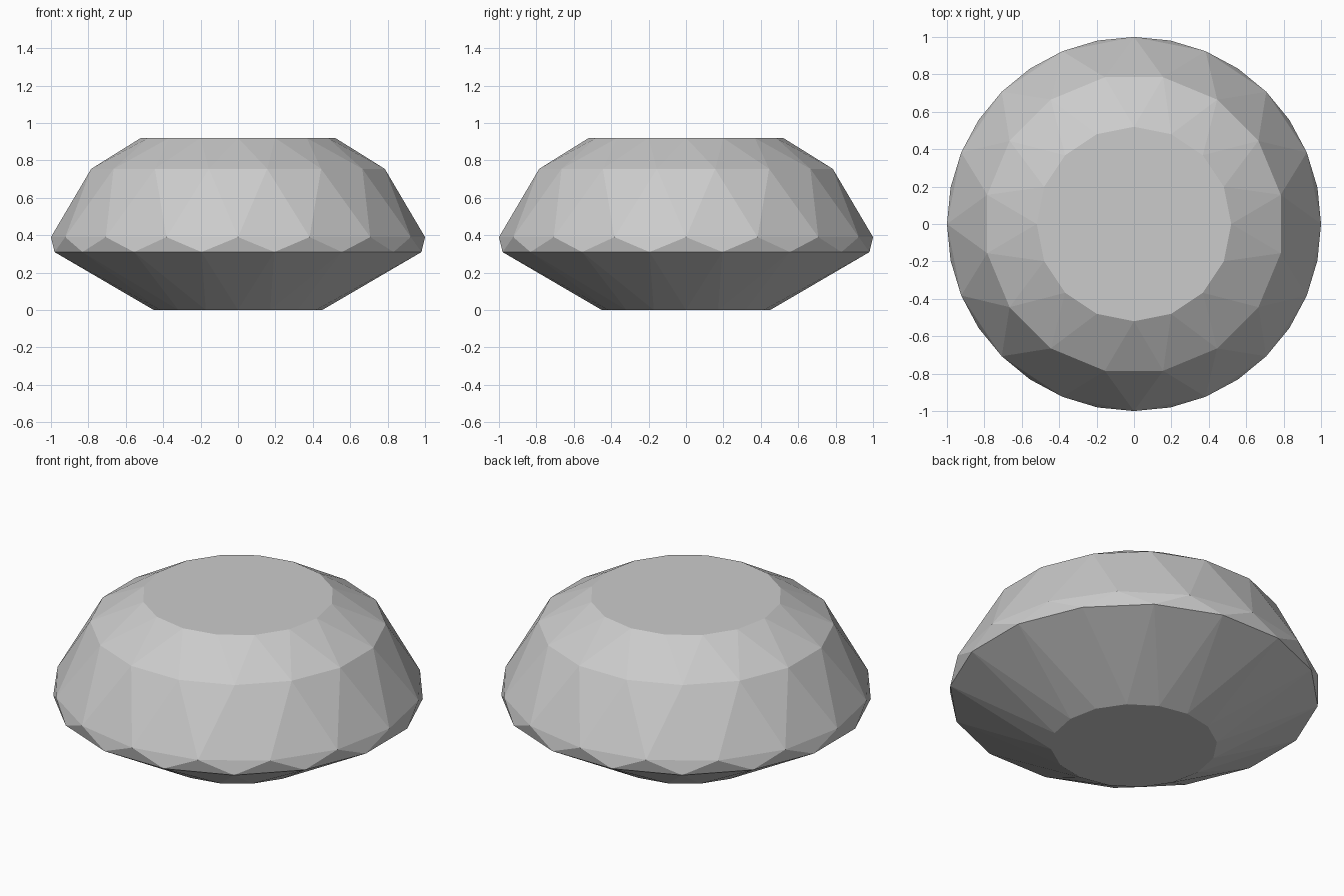
import bpy, bmesh
from math import cos, sin, pi

if "Cube" in bpy.data.objects:
    bpy.data.objects.remove(bpy.data.objects["Cube"])

SIDES = 16
# (radius, height, half-step twist) from base to table
RINGS = [(0.45, 0.0, 0), (1.0, 0.31, 1), (1.0, 0.39, 0), (0.80, 0.755, 1), (0.52, 0.92, 0)]


def ring(bm, radius, z, twist):
    step = 2 * pi / SIDES
    return [bm.verts.new((radius * cos((i + twist / 2) * step),
                          radius * sin((i + twist / 2) * step), z)) for i in range(SIDES)]


bm = bmesh.new()
rings = [ring(bm, *r) for r in RINGS]

# Triangular facets between each pair of staggered rings
for k in range(len(rings) - 1):
    a, b = rings[k], rings[k + 1]
    lead = RINGS[k][2]
    for i in range(SIDES):
        j = (i + 1) % SIDES
        if lead:
            bm.faces.new((a[i], a[j], b[j]))
            bm.faces.new((a[i], b[j], b[i]))
        else:
            bm.faces.new((a[i], a[j], b[i]))
            bm.faces.new((a[j], b[j], b[i]))

# Flat base and table
bm.faces.new(rings[0][::-1])
bm.faces.new(rings[-1])
bmesh.ops.recalc_face_normals(bm, faces=bm.faces)

mesh = bpy.data.meshes.new("cut_gem")
bm.to_mesh(mesh)
bm.free()
gem = bpy.data.objects.new("cut_gem", mesh)
bpy.context.collection.objects.link(gem)
